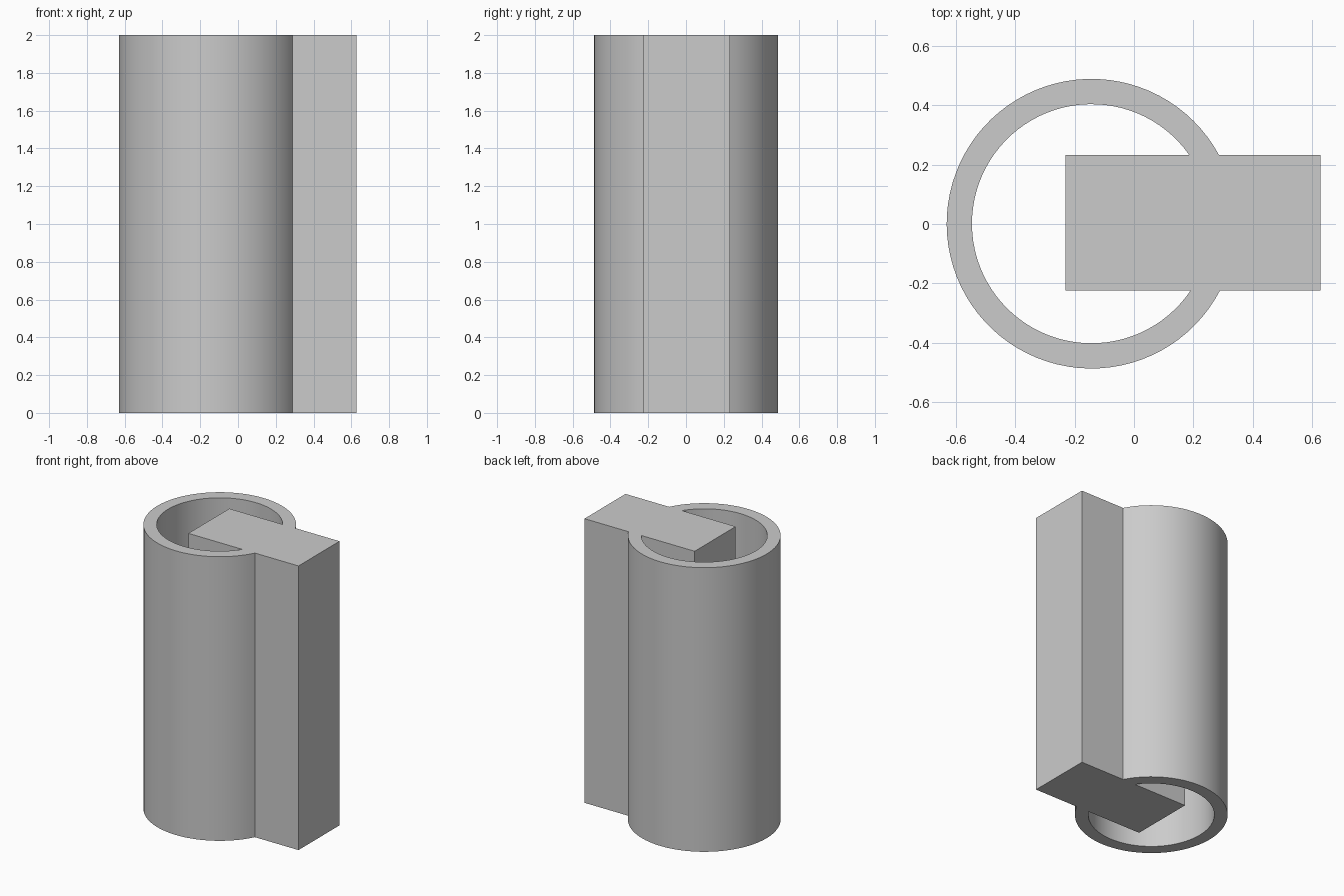
import bpy, bmesh
from math import asin, cos, sin, pi, radians

cube = bpy.data.objects.get("Cube")
if cube:
    bpy.data.objects.remove(cube, do_unlink=True)

HEIGHT = 2.0
CENTRE_X, CENTRE_Y = -0.143, 0.001
OUTER, INNER = 0.487, 0.402
LEFT, RIGHT, FRONT, BACK = -0.23, 0.628, -0.224, 0.232
STEPS = 72

grey = bpy.data.materials.new("plain grey")
grey.use_nodes = True
colour = (0.6, 0.6, 0.6, 1)
grey.diffuse_color = colour
grey.node_tree.nodes["Principled BSDF"].inputs["Base Color"].default_value = colour

bm = bmesh.new()


def arc(radius):
    """Open arc running around the tube from the key's back to its front side."""
    start = asin((BACK - CENTRE_Y) / radius)
    end = 2 * pi + asin((FRONT - CENTRE_Y) / radius)
    angles = [start + (end - start) * i / STEPS for i in range(STEPS + 1)]
    return [bm.verts.new((CENTRE_X + radius * cos(a), CENTRE_Y + radius * sin(a), 0))
            for a in angles]


# Tube wall section, open where the key passes through
outer, inner = arc(OUTER), arc(INNER)
for i in range(STEPS):
    bm.faces.new((outer[i], outer[i + 1], inner[i + 1], inner[i]))

# Rectangular key section, sharing its edges with the tube wall
corner = [bm.verts.new((x, y, 0)) for x, y in
          ((RIGHT, BACK), (LEFT, BACK), (LEFT, FRONT), (RIGHT, FRONT))]
bm.faces.new((corner[0], outer[0], inner[0], corner[1],
              corner[2], inner[-1], outer[-1], corner[3]))

# Raise the section to full height
raised = bmesh.ops.extrude_face_region(bm, geom=bm.faces[:], use_keep_orig=True)
top = [v for v in raised["geom"] if isinstance(v, bmesh.types.BMVert)]
bmesh.ops.translate(bm, verts=top, vec=(0, 0, HEIGHT))
bmesh.ops.recalc_face_normals(bm, faces=bm.faces[:])

mesh = bpy.data.meshes.new("keyed_tube")
bm.to_mesh(mesh)
bm.free()
mesh.materials.append(grey)
tube = bpy.data.objects.new("keyed_tube", mesh)
bpy.context.collection.objects.link(tube)

# Smooth curved walls, crisp corners
bpy.ops.object.select_all(action="DESELECT")
tube.select_set(True)
bpy.context.view_layer.objects.active = tube
bpy.ops.object.shade_smooth_by_angle(angle=radians(30))
